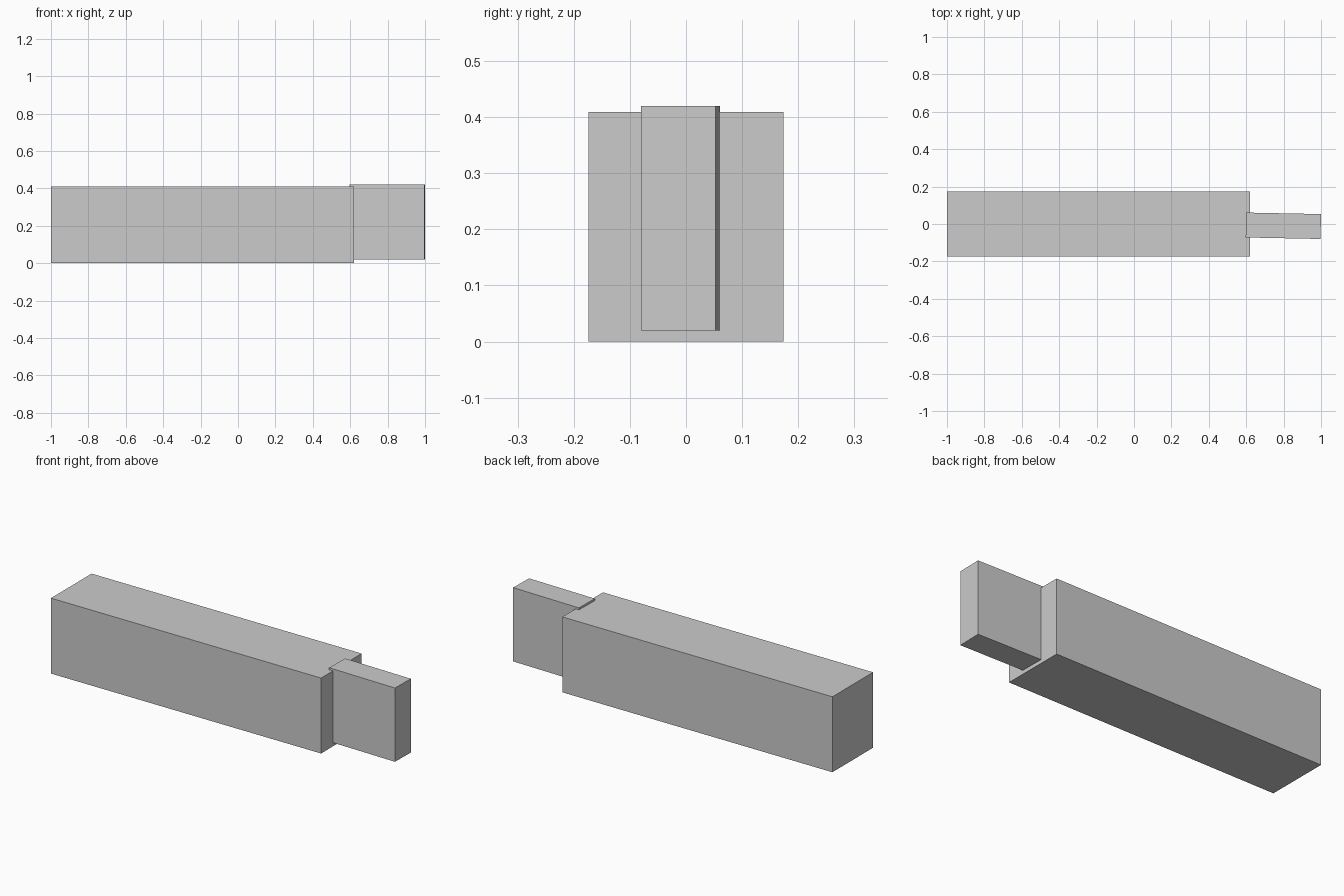
import bpy

if "Cube" in bpy.data.objects:
    bpy.data.objects.remove(bpy.data.objects["Cube"])


def box(name, center, size, turn=0.0):
    bpy.ops.mesh.primitive_cube_add(size=1, location=center, rotation=(0, 0, turn))
    obj = bpy.context.object
    obj.name = name
    obj.scale = size
    bpy.ops.object.transform_apply(location=False, rotation=False, scale=True)
    return obj


# Long main block
box("main_block", (-0.19, 0, 0.2045), (1.62, 0.348, 0.409))

# Narrow end block, turned very slightly and set into the main block
box("end_block", (0.7985, -0.0095, 0.22), (0.40, 0.133, 0.40), turn=-0.02)
